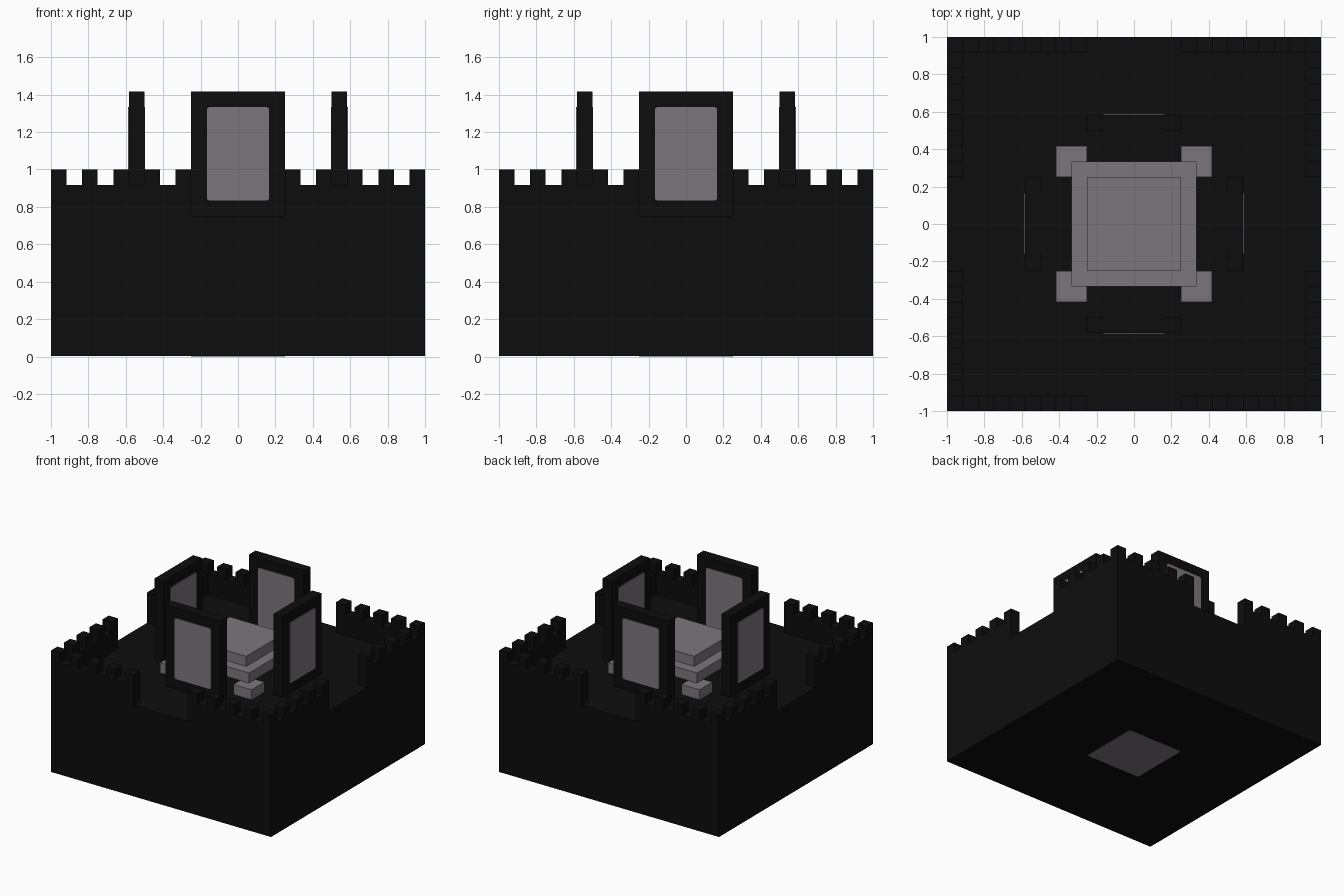
import bpy, bmesh, math
from mathutils import Matrix, Vector

cube = bpy.data.objects.get("Cube")
if cube:
    bpy.data.objects.remove(cube, do_unlink=True)

U = 1 / 12          # building grid
SKIN = 0.004        # thickness that inlay plates stand proud


def material(name, rgb):
    mat = bpy.data.materials.new(name)
    mat.use_nodes = True
    mat.diffuse_color = (*rgb, 1)
    bsdf = mat.node_tree.nodes["Principled BSDF"]
    bsdf.inputs["Base Color"].default_value = (*rgb, 1)
    bsdf.inputs["Roughness"].default_value = 0.8
    return mat


BLACK = material("black_stone", (0.004, 0.004, 0.004))
GREY = material("mauve_grey_stone", (0.2, 0.18, 0.2))


def finish(name, bm, mat, turn=0):
    """Turn the mesh about z by quarter turns and link it as an object."""
    bm.transform(Matrix.Rotation(turn * math.pi / 2, 4, "Z"))
    bmesh.ops.recalc_face_normals(bm, faces=bm.faces)
    mesh = bpy.data.meshes.new(name)
    bm.to_mesh(mesh)
    bm.free()
    mesh.materials.append(mat)
    obj = bpy.data.objects.new(name, mesh)
    bpy.context.collection.objects.link(obj)
    return obj


def box(name, low, high, mat, turn=0, round_axis=None):
    """Box between two corners; edges along round_axis may be rounded."""
    low, high = Vector(low), Vector(high)
    bm = bmesh.new()
    bmesh.ops.create_cube(bm, size=1)
    bm.transform(Matrix.Translation((low + high) / 2)
                 @ Matrix.Diagonal((*(high - low), 1)))
    if round_axis is not None:
        edges = [e for e in bm.edges
                 if abs((e.verts[0].co - e.verts[1].co)[round_axis]) > 1e-5]
        bmesh.ops.bevel(bm, geom=edges, offset=0.014, segments=2,
                        profile=0.5, affect="EDGES")
    return finish(name, bm, mat, turn)


def battlement(name, start, end, along_x, turn):
    """Crenellated wall arm: a stepped profile pushed one unit thick."""
    profile = [(start, 9)]
    for i in range(start, end):
        top = 12 if i % 2 == 0 else 11
        profile += [(i, top), (i + 1, top)]
    profile.append((end, 9))
    bm = bmesh.new()
    verts = [bm.verts.new((p * U, -1, z * U) if along_x else (-1, p * U, z * U))
             for p, z in profile]
    face = bm.faces.new(verts)
    push = bmesh.ops.extrude_face_region(bm, geom=[face])
    moved = [g for g in push["geom"] if isinstance(g, bmesh.types.BMVert)]
    bmesh.ops.translate(bm, verts=moved, vec=(0, U, 0) if along_x else (U, 0, 0))
    finish(name, bm, BLACK, turn)


# Solid base with an inlay underneath
box("base_block", (-1, -1, SKIN / 2), (1, 1, 9 * U), BLACK)
box("underside_inlay", (-3 * U, -3 * U, 0), (3 * U, 3 * U, SKIN), GREY, round_axis=2)

# Stepped altar in the middle
box("altar_lower_slab", (-4 * U, -4 * U, 10 * U), (4 * U, 4 * U, 11 * U), GREY)
box("altar_upper_slab", (-3 * U, -3 * U, 11 * U), (3 * U, 3 * U, 12 * U), GREY)

for k in range(4):
    # Corner walls, leaving a gateway in the middle of each side
    battlement(f"corner_wall_front_arm_{k}", -12, -3, True, k)
    battlement(f"corner_wall_side_arm_{k}", -11, -3, False, k)

    # Altar foot
    box(f"altar_foot_{k}", (-5 * U, -5 * U, 9 * U), (-3 * U, -3 * U, 10 * U), GREY, k)

    # Standing slab with an inlay on both faces
    box(f"standing_slab_{k}", (-3 * U, -7 * U, 9 * U), (3 * U, -6 * U, 17 * U), BLACK, k)
    for side, y in (("outer", -7 * U), ("inner", -6 * U)):
        box(f"slab_inlay_{side}_{k}", (-2 * U, y - SKIN, 10 * U),
            (2 * U, y + SKIN, 16 * U), GREY, k, round_axis=1)
